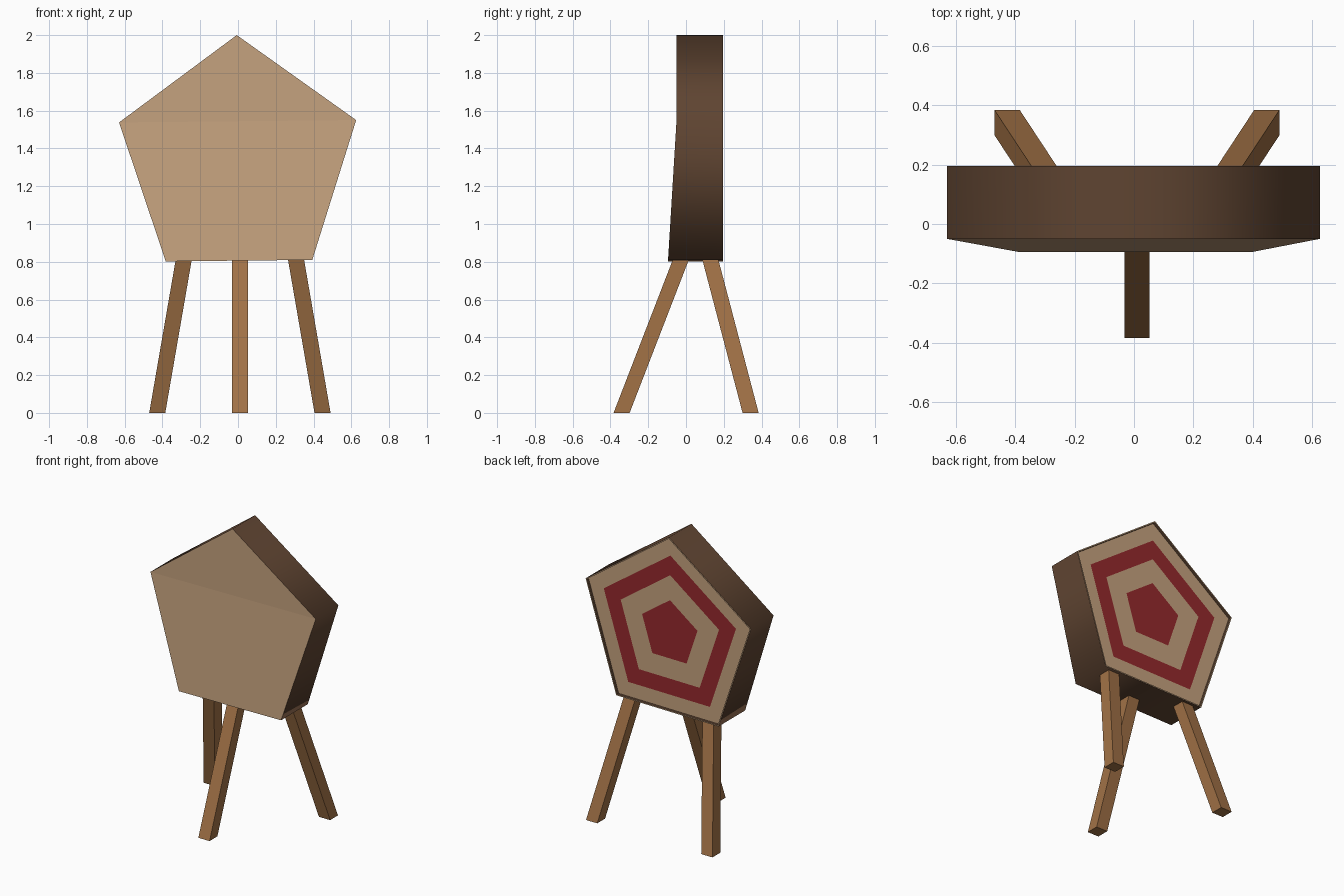
import bpy, bmesh, math

if "Cube" in bpy.data.objects:
    bpy.data.objects.remove(bpy.data.objects["Cube"])


def material(name, rgb):
    m = bpy.data.materials.new(name)
    m.diffuse_color = (*rgb, 1)
    m.use_nodes = True
    m.node_tree.nodes["Principled BSDF"].inputs["Base Color"].default_value = m.diffuse_color
    return m


TAN = material("pale wood", (0.56, 0.36, 0.21))
BARK = material("dark bark", (0.114, 0.058, 0.031))
RED = material("target red", (0.30, 0.022, 0.026))
WOOD = material("leg wood", (0.36, 0.168, 0.062))

R, CZ, TILT = 0.66, 1.34, 0.01


def pentagon(bm, scale, y, y_low=None):
    """Ring of five verts; the two bottom corners may sit at y_low."""
    ring = []
    for i in range(5):
        a = math.pi / 2 + TILT - i * math.tau / 5
        low = y_low is not None and i in (2, 3)
        ring.append(bm.verts.new((R * scale * math.cos(a), y_low if low else y,
                                  CZ + R * scale * math.sin(a))))
    return ring


def finish(bm, name, mats):
    bmesh.ops.recalc_face_normals(bm, faces=bm.faces[:])
    me = bpy.data.meshes.new(name)
    bm.to_mesh(me)
    bm.free()
    for m in mats:
        me.materials.append(m)
    ob = bpy.data.objects.new(name, me)
    bpy.context.collection.objects.link(ob)
    return ob


# Target block: bark sides, pale front, recessed back with painted rings
bm = bmesh.new()
rings = [pentagon(bm, 1, -0.05, -0.095), pentagon(bm, 1, 0.195),
         pentagon(bm, 0.985, 0.195), pentagon(bm, 0.985, 0.177)]
rings += [pentagon(bm, s, 0.177) for s in (0.80, 0.595, 0.335)]
# Colours of the bands: side, rim, rim inner wall, outer, red, pale
for k, mat in enumerate((1, 0, 1, 0, 2, 0)):
    a, b = rings[k], rings[k + 1]
    for i in range(5):
        j = (i + 1) % 5
        f = bm.faces.new((a[i], a[j], b[j], b[i]))
        f.material_index = mat
        f.smooth = k == 0
bm.faces.new(rings[-1]).material_index = 2          # bullseye
front = rings[0]
bm.faces.new((front[0], front[1], front[4]))        # upper front
bm.faces.new((front[1], front[2], front[3], front[4]))  # sloped lower front
for ring in rings[:2]:
    for i in range(5):
        e = bm.edges.get((ring[i], ring[(i + 1) % 5]))
        e.smooth = False
finish(bm, "target_block", (TAN, BARK, RED))


# Splayed legs: square posts cut level at the floor
def leg(name, foot, top, half=0.0425):
    bm = bmesh.new()
    bmesh.ops.create_cube(bm, size=1)
    for v in bm.verts:
        c = top if v.co.z > 0 else foot
        v.co = (c[0] + v.co.x * 2 * half, c[1] + v.co.y * 2 * half, c[2])
    finish(bm, name, (WOOD,))


leg("front_leg", (0.01, -0.341, 0), (0.01, -0.02, 0.83))
for side, name in ((1, "right"), (-1, "left")):
    leg("back_leg_" + name, (0.01 + side * 0.4375, 0.342, 0),
        (0.01 + side * 0.294, 0.124, 0.83))
